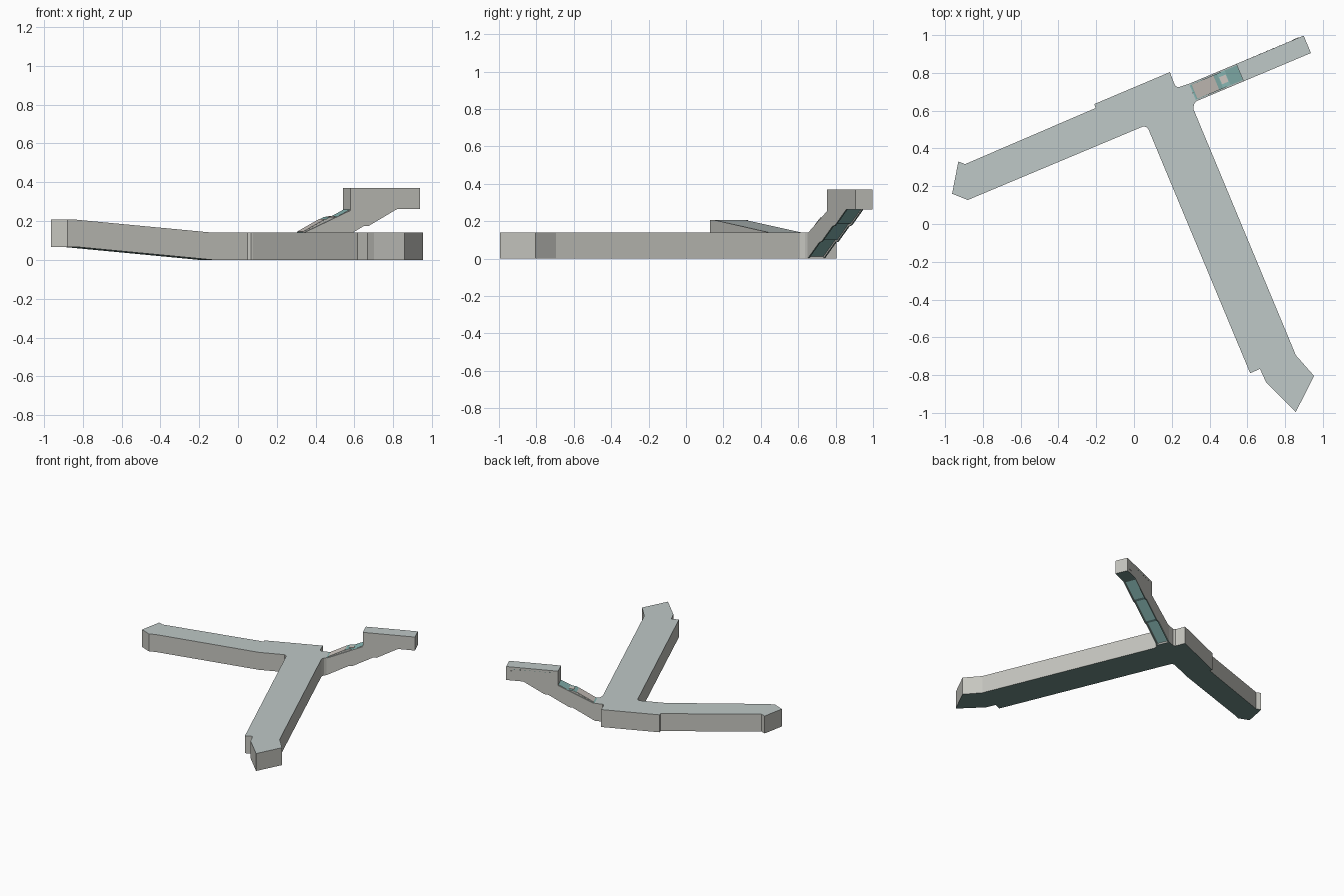
import bpy, bmesh, math
from mathutils import Vector

if "Cube" in bpy.data.objects:
    bpy.data.objects.remove(bpy.data.objects["Cube"])

ANG = math.radians(22.8)
U = Vector((math.cos(ANG), math.sin(ANG), 0))     # along the cross arm
N = Vector((-math.sin(ANG), math.cos(ANG), 0))    # across the cross arm
A = Vector((0.33, 0.65, 0))                       # foot of the stair, front edge
WIDTH = 0.1


def material(name, rgb):
    m = bpy.data.materials.new(name)
    m.diffuse_color = (*rgb, 1)
    m.use_nodes = True
    m.node_tree.nodes["Principled BSDF"].inputs["Base Color"].default_value = m.diffuse_color
    return m


WALL = material("wall", (0.56, 0.56, 0.52))
ROOF = material("roof", (0.52, 0.58, 0.57))
UNDER = material("underside", (0.16, 0.27, 0.25))
TEAL = material("teal", (0.25, 0.48, 0.46))
PALE = material("pale_panel", (0.62, 0.57, 0.53))


def finish(bm, name, mats):
    """Recalculate normals and colour faces as wall, top or bottom."""
    bmesh.ops.recalc_face_normals(bm, faces=bm.faces)
    for f in bm.faces:
        f.material_index = 1 if f.normal.z > 0.5 else 2 if f.normal.z < -0.5 else 0
    me = bpy.data.meshes.new(name)
    bm.to_mesh(me)
    bm.free()
    for m in mats:
        me.materials.append(m)
    ob = bpy.data.objects.new(name, me)
    bpy.context.collection.objects.link(ob)
    return ob


def extrude(points, vec):
    bm = bmesh.new()
    face = bm.faces.new([bm.verts.new(p) for p in points])
    ext = bmesh.ops.extrude_face_region(bm, geom=[face])
    bmesh.ops.translate(bm, vec=vec, verts=[v for v in ext["geom"] if isinstance(v, bmesh.types.BMVert)])
    return bm


def stair_part(name, profile, t0, t1, mats):
    """Side profile of (x on the front edge, z), extruded across the arm from t0 to t1."""
    pts = [A + U * ((x - A.x) / U.x) + N * t0 + Vector((0, 0, z)) for x, z in profile]
    return finish(extrude(pts, N * (t1 - t0)), name, mats)


# Main hallway: T-shaped plan, left arm ramps upward
plan = [(-0.963, 0.16), (-0.88, 0.127), (0.05, 0.517), (0.066, 0.513), (0.077, 0.50),
        (0.615, -0.79), (0.667, -0.767), (0.70, -0.84), (0.857, -0.995), (0.953, -0.804),
        (0.857, -0.695), (0.314, 0.61), (0.318, 0.635), (0.33, 0.65), (0.291, 0.742),
        (0.235, 0.724), (0.22, 0.729), (0.212, 0.745), (0.19, 0.804), (-0.21, 0.635),
        (-0.203, 0.614), (-0.894, 0.317), (-0.93, 0.331)]
bm = extrude([(x, y, 0) for x, y in plan], Vector((0, 0, 0.14)))
RAMP_START, RAMP_END, RISE = 0.055, -0.71, 0.067
for s in (RAMP_START, RAMP_END):
    bmesh.ops.bisect_plane(bm, geom=bm.verts[:] + bm.edges[:] + bm.faces[:],
                           plane_co=U * s, plane_no=U)
for v in bm.verts:
    k = (RAMP_START - v.co.dot(U)) / (RAMP_START - RAMP_END)
    v.co.z += RISE * min(max(k, 0), 1)
finish(bm, "main_hallway", [WALL, ROOF, UNDER])

# Stair side walls
wall_profile = [(0.33, 0.0), (0.48, 0.088), (0.505, 0.09), (0.65, 0.175), (0.675, 0.176),
                (0.82, 0.262), (0.937, 0.262), (0.937, 0.37), (0.58, 0.37), (0.58, 0.255),
                (0.34, 0.14), (0.33, 0.14)]
for name, t in (("front_stair_wall", 0), ("back_stair_wall", WIDTH - 0.008)):
    stair_part(name, wall_profile, t, t + 0.008, [WALL, ROOF, UNDER])

# Stair body between the walls, recessed below, with stepped ceiling above
body = [(0.33, 0.012), (0.48, 0.1), (0.505, 0.1), (0.65, 0.186), (0.675, 0.187),
        (0.815, 0.268), (0.815, 0.36), (0.58, 0.36), (0.58, 0.26), (0.515, 0.223),
        (0.475, 0.22), (0.335, 0.14), (0.33, 0.14)]
stair_part("stair_body", body, 0.008, WIDTH - 0.008, [WALL, TEAL, TEAL])

# Upper corridor at the head of the stair
stair_part("upper_corridor", [(0.58, 0.29), (0.75, 0.29), (0.80, 0.262), (0.937, 0.262),
                              (0.937, 0.37), (0.58, 0.37)],
           0.008, WIDTH - 0.008, [WALL, ROOF, UNDER])

# Pale ceiling panels
stair_part("lower_ceiling_panel", [(0.34, 0.142), (0.455, 0.208), (0.455, 0.212), (0.34, 0.146)],
           0.01, 0.09, [PALE] * 3)
stair_part("small_ceiling_panel", [(0.478, 0.22), (0.512, 0.222), (0.512, 0.226), (0.478, 0.224)],
           0.03, 0.07, [PALE] * 3)

# Door frame and row of vents on the back of the upper corridor
stair_part("back_door", [(0.88, 0.29), (0.91, 0.29), (0.91, 0.34), (0.88, 0.34)],
           WIDTH, WIDTH + 0.002, [WALL] * 3)
for i in range(8):
    x = 0.63 + i * 0.035
    stair_part("wall_vent", [(x, 0.35), (x + 0.01, 0.35), (x + 0.01, 0.356), (x, 0.356)],
               WIDTH, WIDTH + 0.001, [UNDER] * 3)
